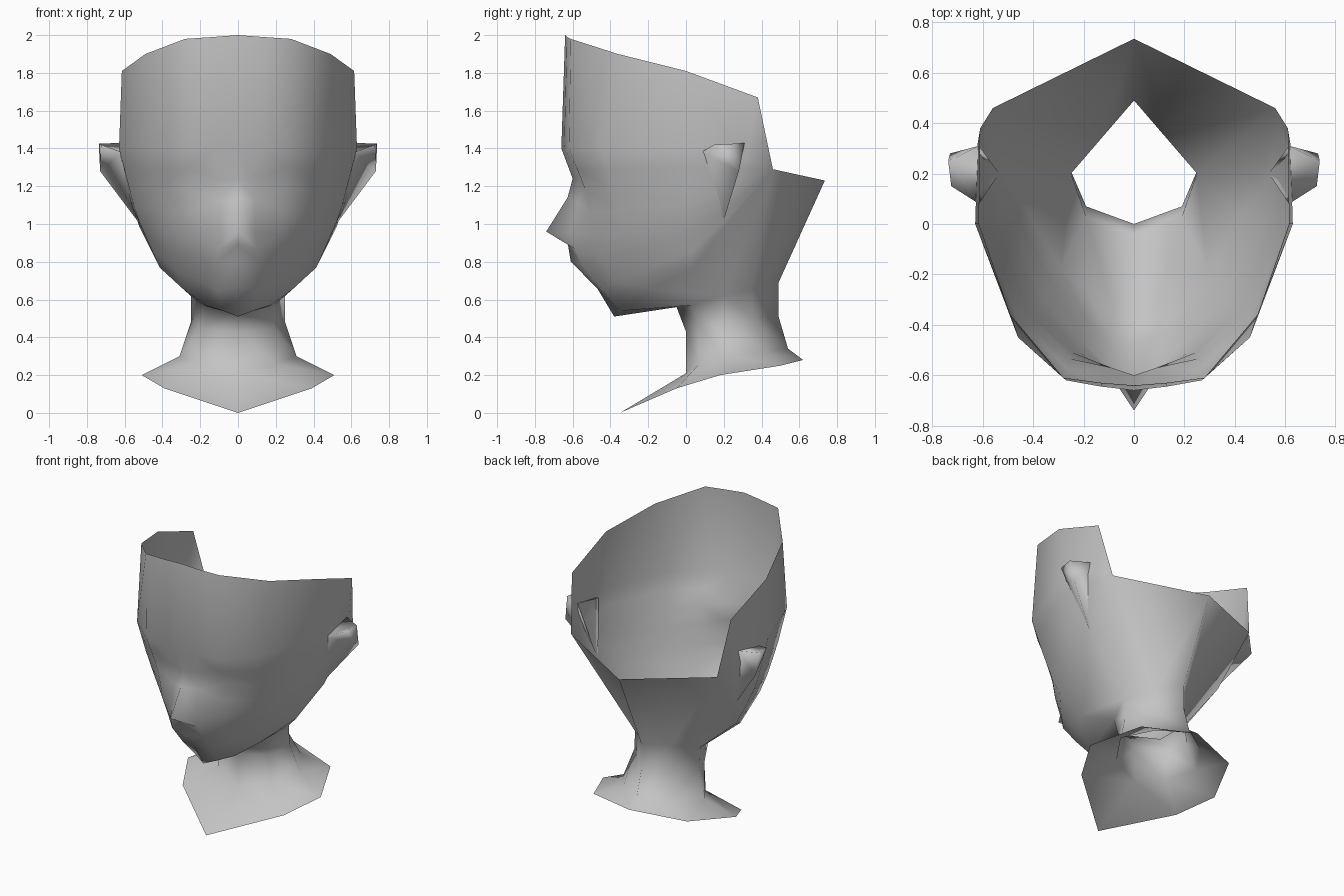
import bpy, bmesh
from mathutils import Vector

if "Cube" in bpy.data.objects:
    bpy.data.objects.remove(bpy.data.objects["Cube"])

clay = bpy.data.materials.new("grey clay")
clay.diffuse_color = (0.55, 0.55, 0.55, 1)
clay.use_nodes = True
clay.node_tree.nodes["Principled BSDF"].inputs["Base Color"].default_value = clay.diffuse_color


def along(points, t):
    """Point at fraction t of an evenly keyed polyline."""
    s = t * (len(points) - 1)
    i = min(int(s), len(points) - 2)
    return Vector(points[i]).lerp(Vector(points[i + 1]), s - i)


def make_mirrored(name, faces):
    """Half a part from polygons given as corner points, mirrored over x."""
    bm = bmesh.new()
    for f in faces:
        bm.faces.new([bm.verts.new(p) for p in f])
    bmesh.ops.remove_doubles(bm, verts=bm.verts, dist=0.0005)
    bmesh.ops.recalc_face_normals(bm, faces=bm.faces)
    # Outward check: the face furthest to the side must look outward
    side = max(bm.faces, key=lambda f: f.calc_center_median().x)
    if side.normal.x < 0:
        bmesh.ops.reverse_faces(bm, faces=bm.faces)
    for f in bm.faces:
        f.smooth = True
    me = bpy.data.meshes.new(name)
    bm.to_mesh(me)
    bm.free()
    me.materials.append(clay)
    ob = bpy.data.objects.new(name, me)
    bpy.context.collection.objects.link(ob)
    mod = ob.modifiers.new("mirror", 'MIRROR')
    mod.use_mirror_merge = True
    mod.merge_threshold = 0.001
    return ob


def skin(a, b):
    """Quads between two profiles with the same number of points."""
    return [(a[i], a[i + 1], b[i + 1], b[i]) for i in range(len(a) - 1)]


# Vertical face profiles, rim to jaw: centre line, then beside the nose
centre = [(0, y, z) for y, z in (
    (-.64, 2), (-.66, 1.4), (-.6, 1.24), (-.627, 1.14), (-.74, .96),
    (-.625, .89), (-.61, .8), (-.47, .66), (-.38, .51))]
nose_side = [
    (.13, -.63, 1.99), (.13, -.645, 1.4), (.09, -.57, 1.24), (.09, -.57, 1.12),
    (.09, -.605, .95), (.1, -.59, .87), (.12, -.55, .79), (.11, -.44, .65),
    (.08, -.35, .54)]


# Smoother outer profiles: rim, then an evenly keyed sweep from brow to jaw
def outer(rim, *keys):
    return [Vector(rim)] + [along(keys, i / 7) for i in range(8)]


eye = outer((.28, -.61, 1.98), (.27, -.62, 1.4), (.25, -.52, 1.15),
            (.22, -.49, .86), (.17, -.28, .57))
temple = outer((.49, -.36, 1.9), (.46, -.45, 1.4), (.43, -.38, 1.14),
               (.37, -.32, .88), (.29, -.18, .655))
cheek = outer((.615, 0, 1.81), (.63, 0, 1.4), (.54, 0, 1.05), (.415, .04, .77))
ear_line = outer((.61, .38, 1.67), (.62, .32, 1.35), (.58, .25, 1.15), (.52, .2, .98))

cols = [centre, nose_side, eye, temple, cheek, ear_line]
faces = []
for a, b in zip(cols, cols[1:]):
    faces += skin(a, b)

# Neck rings, front to back, from the throat down to the collar edge
throat = [(0, -.05, .56), (.19, .03, .57), (.25, .2, .62), (.125, .345, .655), (0, .49, .69)]
neck = [(0, 0, .43), (.19, .07, .45), (.25, .21, .48), (.125, .355, .5), (0, .49, .51)]
base = [(0, 0, .21), (.2, .07, .26), (.31, .24, .3), (.18, .43, .32), (0, .54, .34)]
collar = [(0, -.35, 0), (.39, -.05, .13), (.51, .18, .2), (.36, .5, .25), (0, .62, .28)]
for a, b in zip((throat, neck, base), (neck, base, collar)):
    faces += skin(a, b)

# Underside of the jaw
j = [c[-1] for c in cols]
t = throat
faces += [(j[0], j[1], t[0]), (j[1], j[2], t[1], t[0]), (j[2], j[3], t[1]),
          (j[3], j[4], t[2], t[1]), (j[4], j[5], t[2])]

# Back of the skull, fanned from the rear rim corner
corner, nape_top = (.56, .46, 1.29), (0, .735, 1.23)
faces += [(corner, ear_line[i], ear_line[i + 1]) for i in range(8)]
faces += [(corner, j[5], t[2]), (corner, t[2], t[3]),
          (corner, t[3], nape_top), (nape_top, t[3], t[4])]
make_mirrored("head_and_neck", faces)

# Ears: flared flaps tapering to the lobe
front, back, lobe = (.615, .08, 1.38), (.615, .31, 1.43), (.535, .2, 1.02)
top_a, top_b, tip = (.725, .15, 1.42), (.737, .25, 1.425), (.73, .28, 1.28)
make_mirrored("ears", [
    (front, top_a, tip, lobe), (back, lobe, tip, top_b),
    (front, back, top_b, top_a), (top_a, top_b, tip)])
